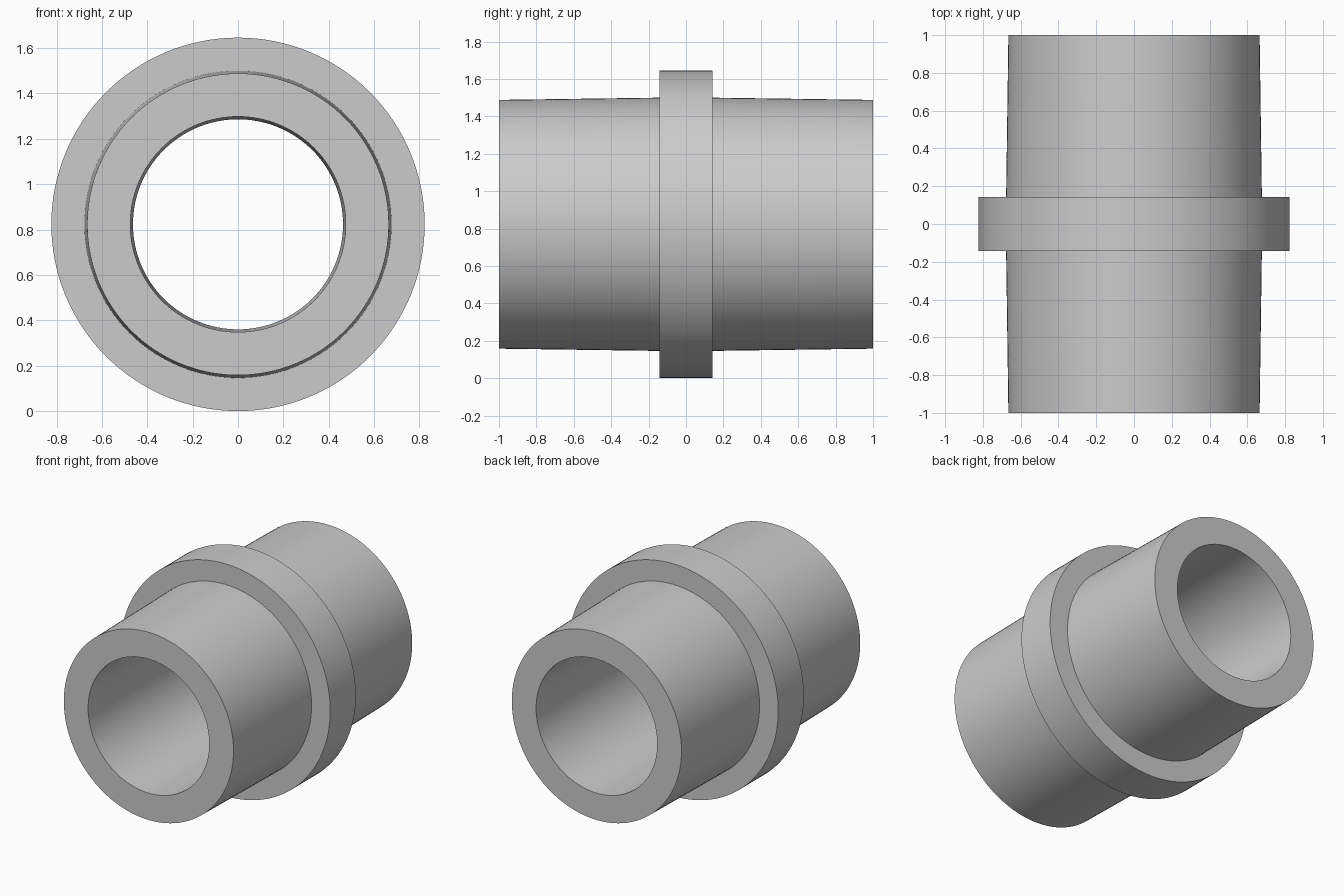
import bpy
import bmesh
import math

cube = bpy.data.objects.get("Cube")
if cube:
    bpy.data.objects.remove(cube, do_unlink=True)

SEGMENTS = 128
FLANGE_R = 0.823
HALF_FLANGE = 0.143

grey = bpy.data.materials.new("plain grey")
grey.use_nodes = True
colour = (0.6, 0.6, 0.6, 1)
grey.diffuse_color = colour
grey.node_tree.nodes["Principled BSDF"].inputs["Base Color"].default_value = colour

# Half profile as (radius, y): tapered bore, end face, tapered tube, collar
half = [(0.463, HALF_FLANGE), (0.475, 1.0), (0.665, 1.0),
        (0.677, HALF_FLANGE), (FLANGE_R, HALF_FLANGE)]
profile = half + [(r, -y) for r, y in reversed(half)]

# Sweep the closed profile around the y axis
bm = bmesh.new()
rings = []
for i in range(SEGMENTS):
    a = math.tau * i / SEGMENTS
    rings.append([bm.verts.new((r * math.cos(a), y, FLANGE_R + r * math.sin(a)))
                  for r, y in profile])
count = len(profile)
for i in range(SEGMENTS):
    here, after = rings[i], rings[(i + 1) % SEGMENTS]
    for j in range(count):
        k = (j + 1) % count
        bm.faces.new((here[j], here[k], after[k], after[j]))
bmesh.ops.recalc_face_normals(bm, faces=bm.faces)

mesh = bpy.data.meshes.new("collared_pipe")
bm.to_mesh(mesh)
bm.free()
mesh.materials.append(grey)
pipe = bpy.data.objects.new("collared_pipe", mesh)
bpy.context.collection.objects.link(pipe)

# Smooth round walls, crisp rims
bpy.ops.object.select_all(action="DESELECT")
pipe.select_set(True)
bpy.context.view_layer.objects.active = pipe
bpy.ops.object.shade_smooth_by_angle(angle=math.radians(30))
